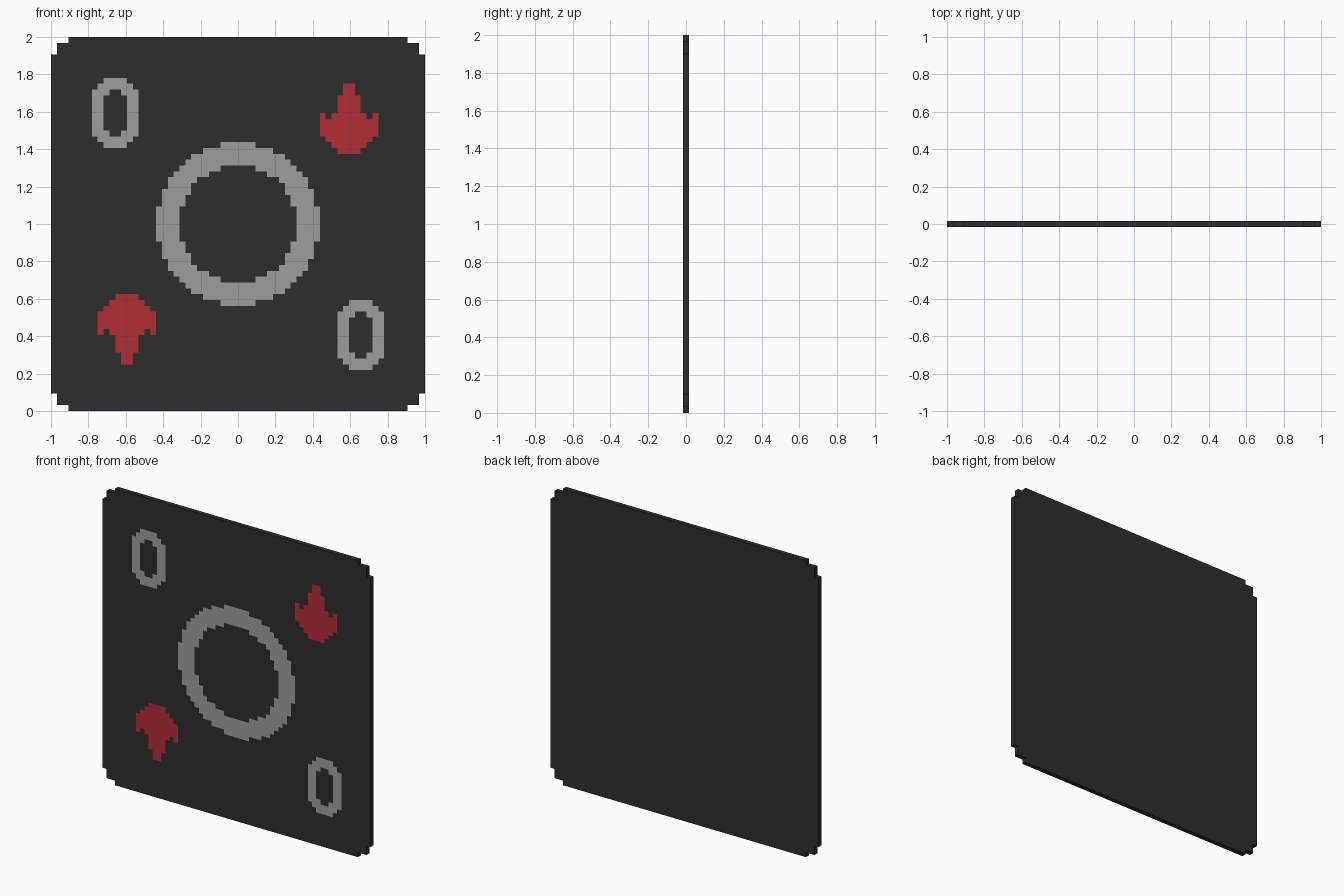
import bpy, bmesh, math

if "Cube" in bpy.data.objects:
    bpy.data.objects.remove(bpy.data.objects["Cube"])

N = 64                 # pixels across the card
PX = 2.0 / N           # pixel size, also the card thickness


def material(name, rgb):
    m = bpy.data.materials.new(name)
    m.diffuse_color = (*rgb, 1.0)
    m.use_nodes = True
    m.node_tree.nodes["Principled BSDF"].inputs["Base Color"].default_value = m.diffuse_color
    return m


def is_card(x, z):
    # stepped corners: outermost row is inset 3 pixels, next two rows 1 pixel
    dx, dz = 31.5 - abs(x), 31.5 - abs(z)
    inset = 3 if dz < 1 else 1 if dz < 3 else 0
    return dx > inset - 0.5


def is_ring(x, z):
    return 10.0 < math.hypot(x, z) < 13.85


def is_oval(x, z):
    # upright pixel oval, 8 x 12, with a 4 x 8 hole
    u, v = abs(x + 21), abs(z - 19)
    outer = u < (2 if v > 5 else 3 if v > 4 else 4) and v < 6
    hole = u < (1 if v > 3 else 2) and v < 4
    return outer and not hole


def is_pip(x, z):
    # bottom and top pixel of each column, counted outward from the middle
    columns = [(12, 24), (12, 22), (13, 19), (14, 18), (15, 19)]
    c = int(abs(x - 19))
    return c < 5 and columns[c][0] < z < columns[c][1]


def colour_index(x, z):
    # the small marks repeat under a half turn
    if is_ring(x, z) or is_oval(x, z) or is_oval(-x, -z):
        return 1
    if is_pip(x, z) or is_pip(-x, -z):
        return 2
    return 0


# card face as a pixel grid, standing upright and facing -y
bm = bmesh.new()
bmesh.ops.create_grid(bm, x_segments=N, y_segments=N, size=1.0)
for v in bm.verts:
    v.co = (v.co.x, -PX / 2, v.co.y + 1.0)


def pixel(f):
    c = f.calc_center_median()
    return c.x / PX, (c.z - 1.0) / PX


bmesh.ops.delete(bm, geom=[f for f in bm.faces if not is_card(*pixel(f))], context='FACES')
front = list(bm.faces)

# back face and stepped rim
back = bmesh.ops.duplicate(bm, geom=bm.verts[:] + bm.edges[:] + bm.faces[:])["geom"]
back_faces = [g for g in back if isinstance(g, bmesh.types.BMFace)]
for g in back:
    if isinstance(g, bmesh.types.BMVert):
        g.co.y = PX / 2
bmesh.ops.reverse_faces(bm, faces=back_faces)
bmesh.ops.bridge_loops(bm, edges=[e for e in bm.edges if e.is_boundary])
for f in front:
    f.material_index = colour_index(*pixel(f))
bmesh.ops.dissolve_faces(bm, faces=back_faces)
bmesh.ops.recalc_face_normals(bm, faces=bm.faces[:])

mesh = bpy.data.meshes.new("playing_card")
bm.to_mesh(mesh)
bm.free()
card = bpy.data.objects.new("playing_card", mesh)
bpy.context.collection.objects.link(card)
for m in (material("charcoal", (0.027, 0.027, 0.027)),
          material("light_grey", (0.34, 0.34, 0.34)),
          material("red", (0.45, 0.027, 0.037))):
    mesh.materials.append(m)
